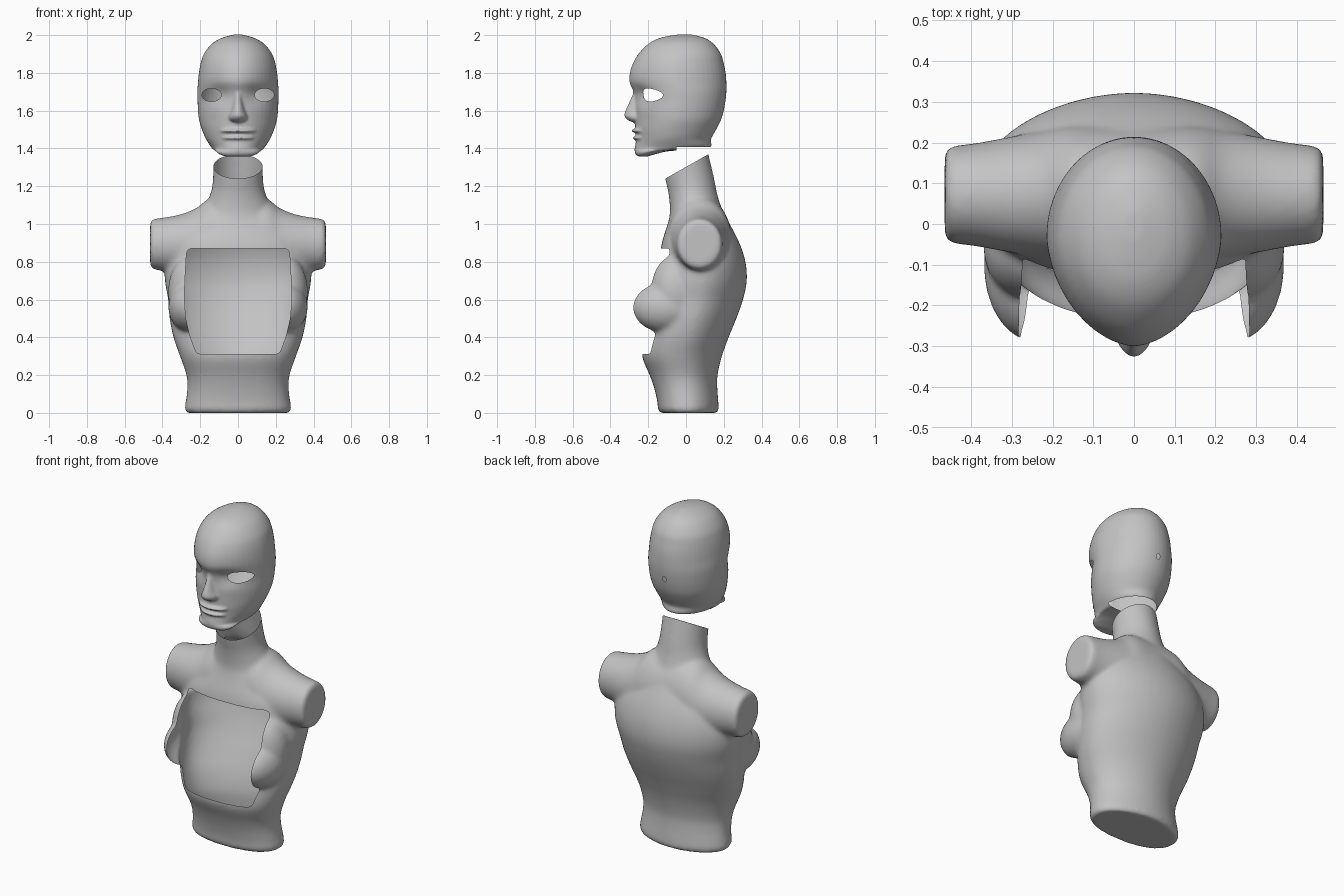
import bpy, bmesh, math
from mathutils import Vector, Matrix

if "Cube" in bpy.data.objects:
    bpy.data.objects.remove(bpy.data.objects["Cube"])

grey = bpy.data.materials.new("mannequin grey")
grey.diffuse_color = (0.55, 0.55, 0.55, 1)
grey.use_nodes = True
grey.node_tree.nodes["Principled BSDF"].inputs["Base Color"].default_value = grey.diffuse_color


def power(v, p):
    return math.copysign(abs(v) ** p, v)


def resample(rings, steps=4):
    """Catmull-Rom interpolation between profile rings."""
    out = []
    for i in range(len(rings) - 1):
        p = [rings[min(max(i + k, 0), len(rings) - 1)] for k in (-1, 0, 1, 2)]
        for s in range(steps):
            t = s / steps
            out.append([b + .5 * t * (c - a + t * (2*a - 5*b + 4*c - d + t * (3*(b - c) + d - a)))
                        for a, b, c, d in zip(*p)])
    return out + [list(rings[-1])]


def loft(bm, rings, place=lambda u, v, w: (u, v, w), back=2.0, count=48):
    """Rings are (position, half width, low side, high side, low-side squareness)."""
    loops = []
    for w, a, lo, hi, n in resample(rings):
        loop = []
        for k in range(count):
            ang = 2 * math.pi * k / count
            c, s = math.cos(ang), math.sin(ang)
            e = 2 / (n if s < 0 else back)
            loop.append(bm.verts.new(place(a * power(c, e),
                                           (lo + hi) / 2 + (hi - lo) / 2 * power(s, e), w)))
        loops.append(loop)
    for l0, l1 in zip(loops, loops[1:]):
        for k in range(count):
            j = (k + 1) % count
            bm.faces.new((l0[k], l0[j], l1[j], l1[k]))
    bm.faces.new(loops[0][::-1])
    bm.faces.new(loops[-1])


def ellipsoid(bm, center, radii):
    bmesh.ops.create_uvsphere(bm, u_segments=40, v_segments=24, radius=1,
                              matrix=Matrix.Translation(center) @ Matrix.Diagonal((*radii, 1)))


def fuse(name, bm, voxel, smooth):
    """Blend the overlapping volumes to one skin; return object and editable bmesh."""
    bmesh.ops.recalc_face_normals(bm, faces=bm.faces)
    me = bpy.data.meshes.new(name)
    bm.to_mesh(me)
    bm.free()
    ob = bpy.data.objects.new(name, me)
    bpy.context.collection.objects.link(ob)
    rem = ob.modifiers.new("blend", 'REMESH')
    rem.mode = 'VOXEL'
    rem.voxel_size = voxel
    sm = ob.modifiers.new("soften", 'SMOOTH')
    sm.factor, sm.iterations = 0.5, smooth
    bpy.context.view_layer.update()
    skin = bpy.data.meshes.new_from_object(ob.evaluated_get(bpy.context.evaluated_depsgraph_get()))
    ob.modifiers.clear()
    ob.data = skin
    out = bmesh.new()
    out.from_mesh(skin)
    return ob, out


def slice_faces(bm, test, co, no):
    faces = [f for f in bm.faces if test(f.calc_center_median())]
    geom = set(faces)
    for f in faces:
        geom.update(f.edges)
        geom.update(f.verts)
    bmesh.ops.bisect_plane(bm, geom=list(geom), dist=1e-5, plane_co=co, plane_no=no)


def delete_faces(bm, test):
    bmesh.ops.delete(bm, geom=[f for f in bm.faces if test(f.calc_center_median())], context='FACES')


def cut_hole(bm, pts, side):
    """Open a convex counter-clockwise x-z outline through the front (-1) or back (1) skin."""
    xs, zs = [p[0] for p in pts], [p[1] for p in pts]
    m = 0.03
    near = lambda c: (c.y * side > 0 and min(xs) - m < c.x < max(xs) + m
                      and min(zs) - m < c.z < max(zs) + m)
    planes = []
    for (x0, z0), (x1, z1) in zip(pts, pts[1:] + pts[:1]):
        planes.append((Vector((x0, 0, z0)), Vector((z1 - z0, 0, x0 - x1)).normalized()))
        slice_faces(bm, near, *planes[-1])
    delete_faces(bm, lambda c: c.y * side > 0 and all((c - co).dot(no) < 0 for co, no in planes))


def oval(cx, cz, rx, rz, n=14):
    return [(cx + rx * math.cos(2 * math.pi * k / n), cz + rz * math.sin(2 * math.pi * k / n))
            for k in range(n)]


def finish(ob, bm):
    bm.to_mesh(ob.data)
    bm.free()
    ob.data.materials.clear()
    ob.data.materials.append(grey)
    ob.data.shade_smooth()


# Torso: trunk and neck
bm = bmesh.new()
loft(bm, [(0, .27, -.135, .165, 2.4), (.02, .282, -.148, .173, 2.4), (.06, .277, -.152, .171, 2.4),
          (.13, .268, -.168, .166, 2.4), (.2, .273, -.192, .167, 2.4), (.3, .307, -.232, .19, 2.4),
          (.4, .342, -.22, .226, 2.4), (.5, .362, -.2, .267, 2.4), (.6, .37, -.18, .302, 2.4),
          (.7, .387, -.16, .322, 2.4), (.8, .385, -.142, .315, 2.4), (.9, .355, -.128, .283, 2.4),
          (1.0, .27, -.097, .232, 2.2), (1.05, .21, -.086, .206, 2), (1.1, .172, -.086, .183, 2),
          (1.17, .143, -.094, .163, 2), (1.25, .132, -.112, .147, 2), (1.45, .132, -.145, .1, 2)],
     back=1.9)
# Torso: shoulders and arm stumps, one bar running across
half = [(.14, .172, .66, 1.14, 2), (.22, .158, .69, 1.085, 2), (.3, .143, .73, 1.052, 2),
        (.38, .128, .75, 1.036, 2), (.44, .12, .758, 1.028, 2), (.456, .115, .768, 1.02, 2),
        (.465, .105, .78, 1.008, 2)]
loft(bm, [(-r[0], *r[1:]) for r in half[::-1]] + [(0, .172, .65, 1.15, 2)] + half,
     place=lambda u, v, w: (w, u + .072, v))
# Torso: bust
for s in (-1, 1):
    ellipsoid(bm, (s * .247, -.1, .56), (.122, .188, .137))
    ellipsoid(bm, (s * .24, -.06, .64), (.13, .132, .2))
torso, bm = fuse("torso", bm, .012, 8)
# Torso: slanted neck opening and chest opening
bmesh.ops.bisect_plane(bm, geom=bm.verts[:] + bm.edges[:] + bm.faces[:], dist=1e-5,
                       plane_co=(0, -.11, 1.24), plane_no=(0, -.13, .23), clear_outer=True)
side = [(.2, .312), (.218, .318), (.228, .335), (.255, .41), (.276, .5), (.284, .6), (.281, .7),
        (.273, .84), (.267, .86), (.25, .87)]
cut_hole(bm, side + [(-x, z) for x, z in side[::-1]], -1)
finish(torso, bm)

# Head: skull and jaw
bm = bmesh.new()
loft(bm, [(1.358, .07, -.255, -.2, 2), (1.37, .1, -.268, -.16, 2), (1.387, .122, -.272, -.08, 2),
          (1.4, .137, -.272, .118, 2), (1.45, .17, -.264, .132, 1.9), (1.5, .191, -.268, .16, 1.85),
          (1.55, .206, -.269, .185, 1.8), (1.6, .212, -.27, .2, 1.8), (1.65, .214, -.27, .209, 1.75),
          (1.7, .215, -.278, .214, 1.75), (1.75, .212, -.299, .214, 1.75), (1.8, .207, -.297, .21, 1.8),
          (1.85, .198, -.281, .2, 1.85), (1.9, .181, -.252, .185, 1.9), (1.95, .143, -.204, .15, 2),
          (1.98, .098, -.152, .11, 2), (1.995, .055, -.095, .065, 2), (2.003, .02, -.04, .03, 2)])
# Head: nose and lips
loft(bm, [(1.75, .016, -.285, -.18, 1.8), (1.7, .022, -.281, -.18, 1.8), (1.65, .028, -.299, -.18, 1.8),
          (1.6, .038, -.321, -.18, 1.8), (1.572, .05, -.327, -.18, 1.8), (1.55, .048, -.308, -.18, 1.8),
          (1.538, .03, -.28, -.18, 1.8)], count=32)
ellipsoid(bm, (0, -.215, 1.494), (.1, .074, .016))
ellipsoid(bm, (0, -.213, 1.456), (.092, .07, .016))
head, bm = fuse("head", bm, .007, 5)
# Head: eye sockets pressed in
for v in bm.verts:
    if v.co.y < -.05:
        v.co.y += .018 * math.exp(-((abs(v.co.x) - .1) / .055) ** 2 - ((v.co.z - 1.685) / .045) ** 2)
# Head: eye openings, small hole at the back, open underside for the neck
cut_hole(bm, oval(.14, 1.683, .052, .035), -1)
cut_hole(bm, oval(-.14, 1.683, .052, .035), -1)
cut_hole(bm, oval(0, 1.64, .012, .018, 8), 1)
low = lambda c: c.z < 1.43 and c.y > -.1
slice_faces(bm, low, (0, 0, 1.408), (0, 0, 1))
slice_faces(bm, low, (0, -.05, 0), (0, 1, 0))
delete_faces(bm, lambda c: c.z < 1.408 and c.y > -.05)
finish(head, bm)
